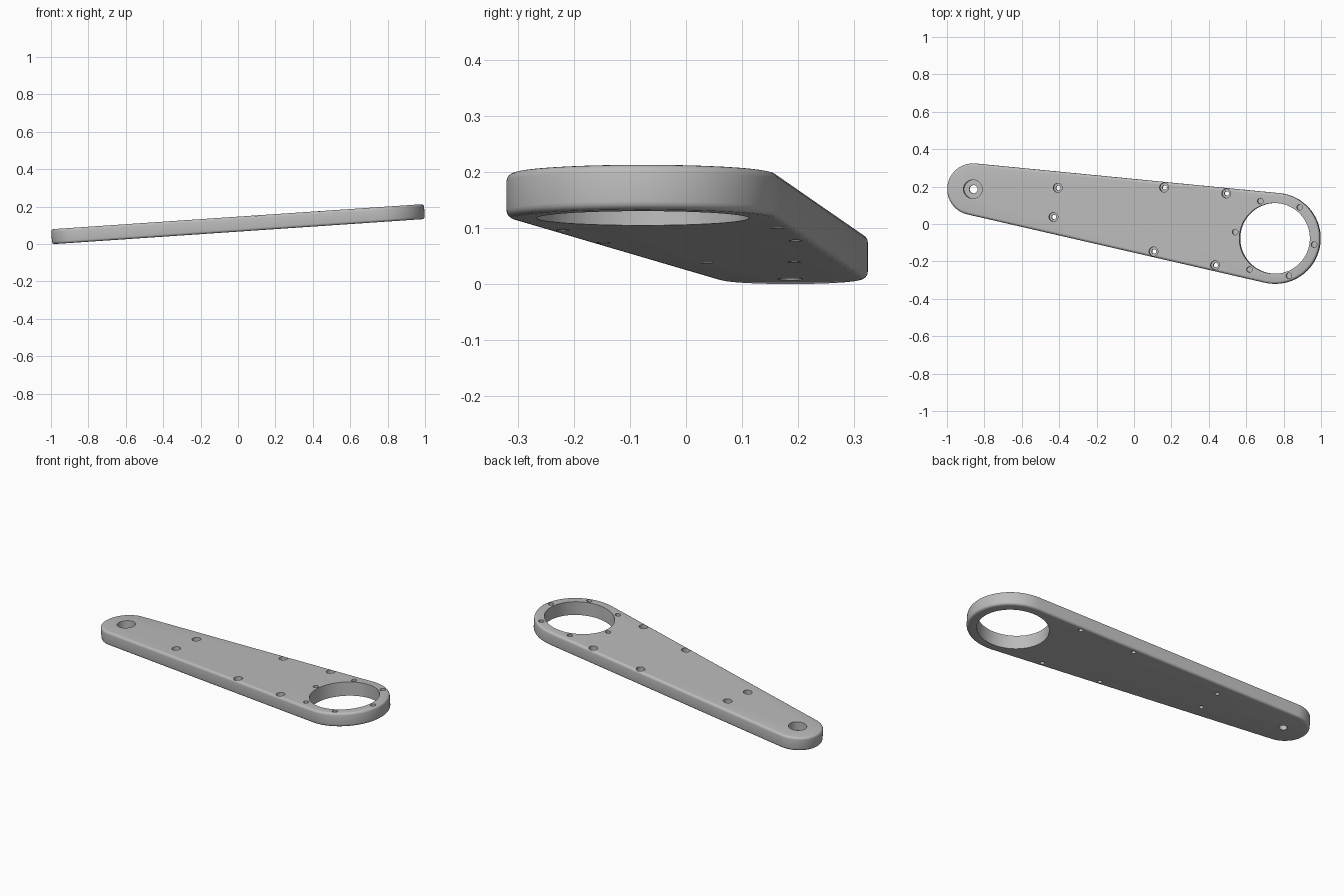
import bpy, bmesh, math
from mathutils import Matrix, Vector

cube = bpy.data.objects.get("Cube")
if cube:
    bpy.data.objects.remove(cube, do_unlink=True)

THICK = 0.08
SMALL, SMALL_R = Vector((-0.86, 0.186)), 0.138
BIG, BIG_R = Vector((0.757, -0.077)), 0.243

# Single grey metal
metal = bpy.data.materials.new("grey_metal")
metal.use_nodes = True
colour = (0.5, 0.5, 0.5, 1)
metal.diffuse_color = colour
metal.node_tree.nodes["Principled BSDF"].inputs["Base Color"].default_value = colour


def make_object(name, bm):
    bmesh.ops.recalc_face_normals(bm, faces=bm.faces)
    mesh = bpy.data.meshes.new(name)
    bm.to_mesh(mesh)
    bm.free()
    mesh.materials.append(metal)
    obj = bpy.data.objects.new(name, mesh)
    bpy.context.collection.objects.link(obj)
    return obj


def arc(centre, radius, start, end, steps):
    angles = [start + (end - start) * i / steps for i in range(steps + 1)]
    return [(centre.x + radius * math.cos(a), centre.y + radius * math.sin(a)) for a in angles]


# Tapered arm: two end arcs joined by their common tangents
axis = BIG - SMALL
heading = math.atan2(axis.y, axis.x)
tangent = math.acos((SMALL_R - BIG_R) / axis.length)
outline = arc(BIG, BIG_R, heading - tangent, heading + tangent, 64)
outline += arc(SMALL, SMALL_R, heading + tangent, heading + math.tau - tangent, 48)

bm = bmesh.new()
base = bm.faces.new([bm.verts.new((x, y, 0)) for x, y in outline])
lifted = bmesh.ops.extrude_face_region(bm, geom=[base])["geom"]
bmesh.ops.translate(bm, verts=[v for v in lifted if isinstance(v, bmesh.types.BMVert)],
                    vec=(0, 0, THICK))
# Rounded rims, top and bottom
rims = [e for e in bm.edges if abs(e.verts[0].co.z - e.verts[1].co.z) < 1e-5]
bmesh.ops.bevel(bm, geom=rims, offset=0.014, segments=4, profile=0.5, affect='EDGES')
arm = make_object("arm_plate", bm)

# Hole cutters, each a stepped stack of (radius, height) rings
cutter_bm = bmesh.new()


def add_hole(x, y, steps, sides=32):
    rings = []
    for radius, z in steps:
        rings.append([cutter_bm.verts.new((px, py, z)) for px, py in
                      arc(Vector((x, y)), radius, 0, math.tau, sides)[:-1]])
    for low, high in zip(rings, rings[1:]):
        for i in range(sides):
            j = (i + 1) % sides
            cutter_bm.faces.new((low[i], low[j], high[j], high[i]))
    cutter_bm.faces.new(rings[0])
    cutter_bm.faces.new(rings[-1])


def counterbore(x, y, bore, head, depth):
    floor = THICK - depth
    add_hole(x, y, [(bore, -0.05), (bore, floor), (head, floor), (head, THICK + 0.05)])


# Large bearing opening and pivot hole
add_hole(BIG.x, BIG.y, [(0.189, -0.05), (0.189, THICK + 0.05)], 96)
counterbore(SMALL.x, SMALL.y, 0.022, 0.05, 0.05)
# Countersunk screw holes
for x, y in [(-0.405, 0.193), (-0.428, 0.037), (0.165, 0.195),
             (0.498, 0.163), (0.108, -0.147), (0.438, -0.22)]:
    counterbore(x, y, 0.012, 0.024, 0.045)
# Blind bolt circle around the opening
for x, y in arc(BIG, 0.214, math.radians(-9), math.radians(351), 6)[:-1]:
    add_hole(x, y, [(0.015, THICK - 0.04), (0.015, THICK + 0.05)], 24)
cutter = make_object("hole_cutter", cutter_bm)
cutter.hide_render = True

# Cut the holes, then drop the cutter
cut = arm.modifiers.new("holes", 'BOOLEAN')
cut.operation = 'DIFFERENCE'
cut.solver = 'EXACT'
cut.object = cutter
bpy.ops.object.select_all(action='DESELECT')
arm.select_set(True)
bpy.context.view_layer.objects.active = arm
bpy.ops.object.modifier_apply(modifier=cut.name)
bpy.data.objects.remove(cutter, do_unlink=True)

# Tilt the arm so the wide end rises, and rest it on the ground
arm.data.transform(Matrix.Rotation(-math.atan(0.0675), 4, 'Y'))
points = [v.co for v in arm.data.vertices]
mid_x = (min(p.x for p in points) + max(p.x for p in points)) / 2
arm.data.transform(Matrix.Translation((-mid_x, 0, -min(p.z for p in points))))
bpy.ops.object.shade_smooth_by_angle(angle=math.radians(30))
